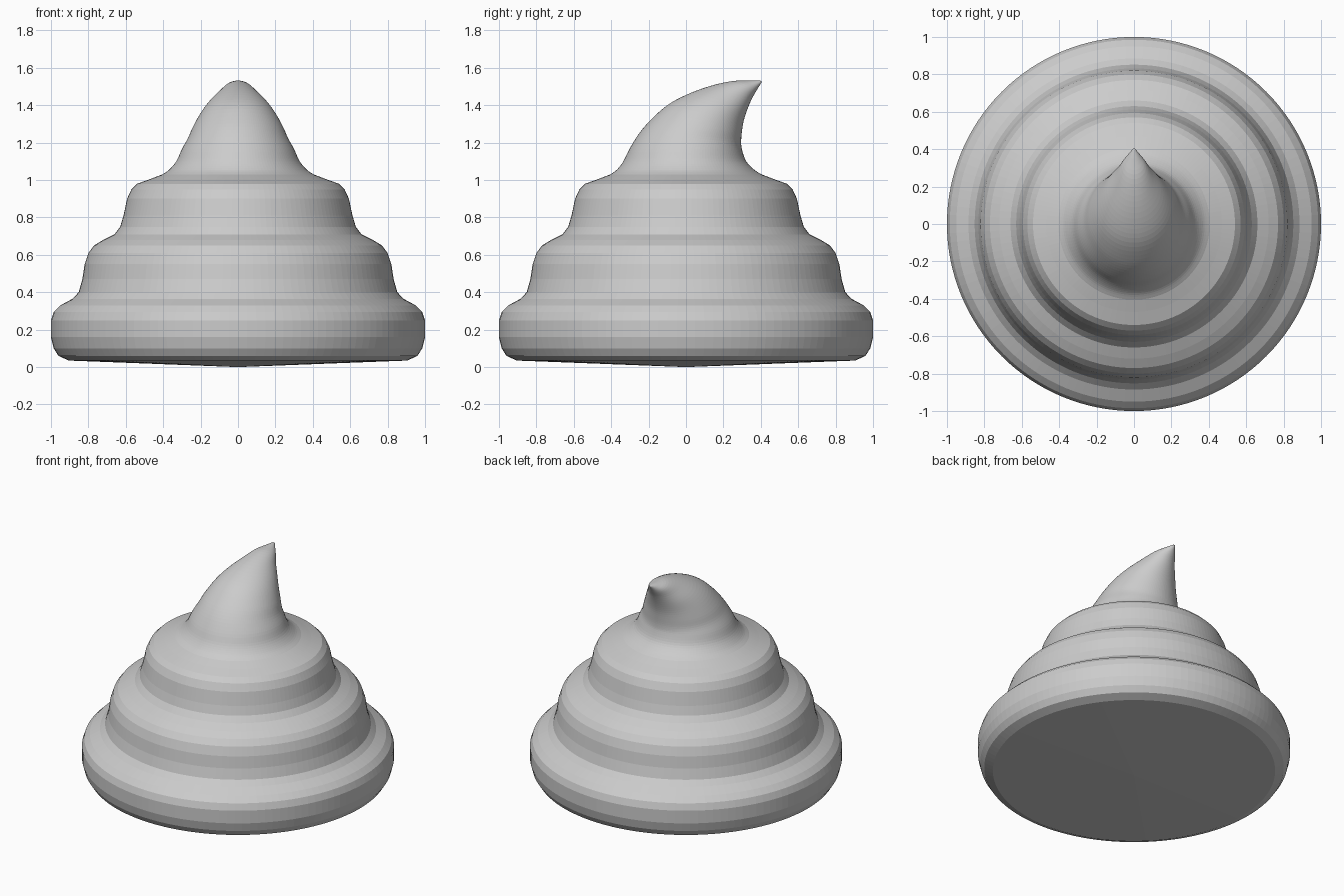
import bpy, bmesh, math
from mathutils import Vector

cube = bpy.data.objects.get("Cube")
if cube:
    bpy.data.objects.remove(cube)

SIDES = 128
STEPS = 4  # rings per curl section

# Radius and height of the round tiers, from the bottom rim up
tiers = [(.905, .035), (.96, .06), (.985, .1), (1, .16), (1, .25), (.985, .295),
         (.95, .33), (.885, .365), (.852, .4), (.832, .47), (.82, .55), (.8, .61),
         (.77, .65), (.72, .68), (.66, .71), (.63, .75), (.612, .81), (.593, .9),
         (.57, .95), (.54, .98), (.47, 1.005), (.405, 1.03)]

# Tilted curl rings: front edge y, z, back edge y, z, half width
curl = [(-.405, 1.03, .405, 1.03, .405), (-.37, 1.055, .365, 1.055, .368),
        (-.335, 1.1, .322, 1.1, .33), (-.3, 1.17, .3, 1.16, .3),
        (-.25, 1.25, .295, 1.2, .267), (-.19, 1.32, .298, 1.25, .24),
        (-.1, 1.4, .307, 1.31, .2), (0, 1.455, .325, 1.37, .157),
        (.12, 1.5, .35, 1.43, .105), (.24, 1.528, .375, 1.475, .065),
        (.33, 1.532, .39, 1.5, .033), (.395, 1.532, .403, 1.52, .008)]


def spline(a, b, c, d, t):
    """Catmull-Rom blend between b and c."""
    return b + .5 * t * (c - a + t * (2 * a - 5 * b + 4 * c - d + t * (3 * (b - c) + d - a)))


def smooth_rings(keys):
    for i in range(len(keys) - 1):
        quad = [keys[max(i - 1, 0)], keys[i], keys[i + 1], keys[min(i + 2, len(keys) - 1)]]
        for s in range(1, STEPS + 1):
            yield [spline(*vals, s / STEPS) for vals in zip(*quad)]


rings = [(-r, z, r, z, r) for r, z in tiers] + list(smooth_rings(curl))

# Loft all the rings into one skin
bm = bmesh.new()
loops = []
for y0, z0, y1, z1, w in rings:
    mid = Vector((0, (y0 + y1) / 2, (z0 + z1) / 2))
    half = Vector((0, (y1 - y0) / 2, (z1 - z0) / 2))
    side = Vector((w, 0, 0))
    angles = [math.tau * k / SIDES for k in range(SIDES)]
    loops.append([bm.verts.new(mid + side * math.cos(a) + half * math.sin(a)) for a in angles])
for low, high in zip(loops, loops[1:]):
    for k in range(SIDES):
        n = (k + 1) % SIDES
        bm.faces.new((low[k], low[n], high[n], high[k]))

# Shallow cone underneath and the pointed tip
base = bm.verts.new((0, 0, 0))
tip = bm.verts.new((0, .405, 1.527))
for k in range(SIDES):
    n = (k + 1) % SIDES
    bm.faces.new((base, loops[0][n], loops[0][k]))
    bm.faces.new((tip, loops[-1][k], loops[-1][n]))
bmesh.ops.recalc_face_normals(bm, faces=bm.faces[:])

mesh = bpy.data.meshes.new("swirl")
bm.to_mesh(mesh)
bm.free()
swirl = bpy.data.objects.new("swirl", mesh)
bpy.context.collection.objects.link(swirl)

grey = bpy.data.materials.new("light_grey")
grey.use_nodes = True
colour = (.6, .6, .6, 1)
grey.diffuse_color = colour
grey.node_tree.nodes["Principled BSDF"].inputs["Base Color"].default_value = colour
mesh.materials.append(grey)
